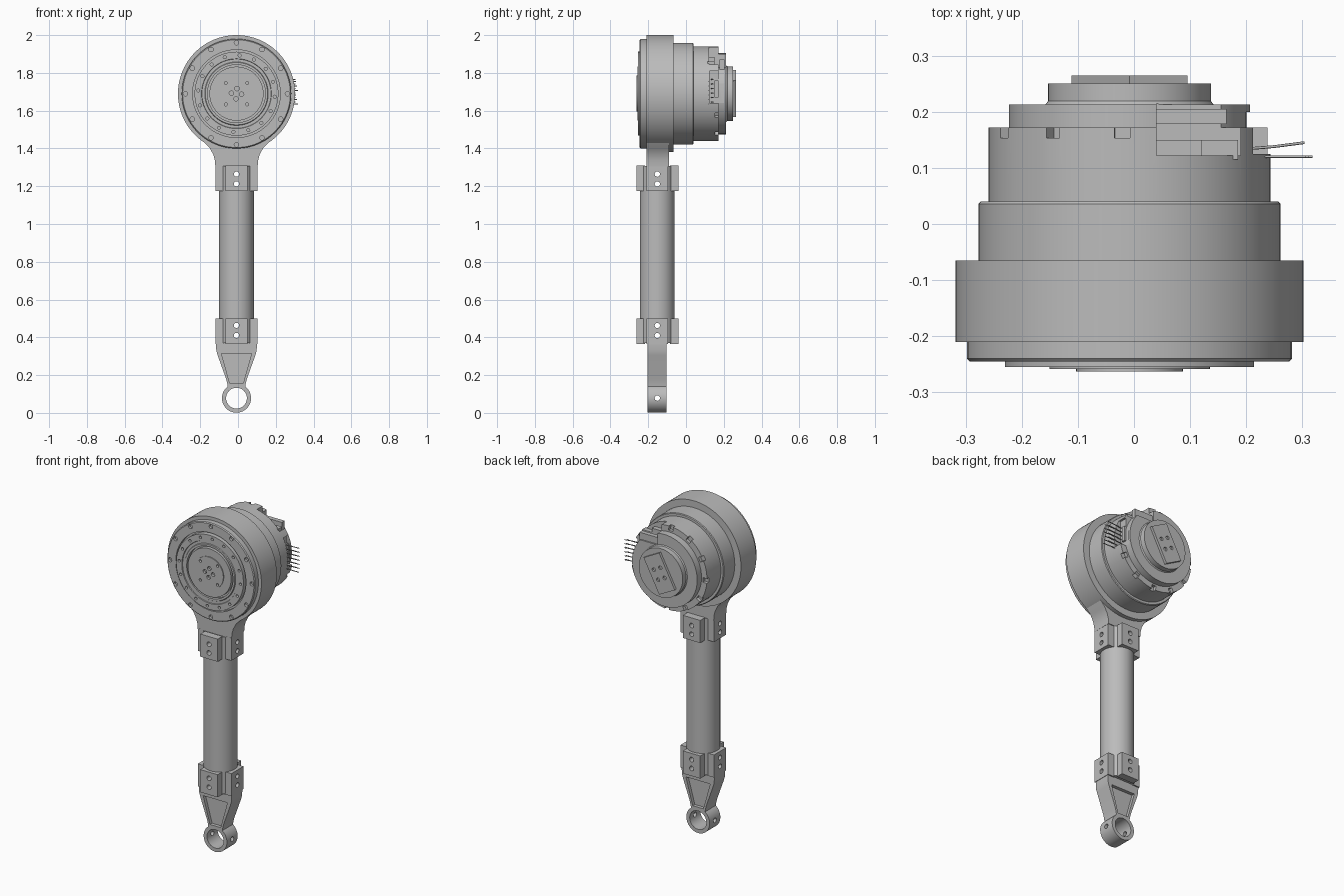
import bpy, bmesh
from math import sin, cos, pi, radians
from mathutils import Matrix, Vector

if "Cube" in bpy.data.objects:
    bpy.data.objects.remove(bpy.data.objects["Cube"])

CX, HZ, AY = -0.008, 1.69, -0.152      # arm x, head centre height, arm y
X, Y, Z = Vector((1, 0, 0)), Vector((0, 1, 0)), Vector((0, 0, 1))

metal = bpy.data.materials.new("machined_grey")
metal.use_nodes = True
GREY = (0.5, 0.5, 0.5, 1)
metal.diffuse_color = GREY
for node in metal.node_tree.nodes:
    if node.type == 'BSDF_PRINCIPLED':
        node.inputs["Base Color"].default_value = GREY


def activate(ob):
    bpy.ops.object.select_all(action='DESELECT')
    ob.select_set(True)
    bpy.context.view_layer.objects.active = ob


def make(name, bm):
    bmesh.ops.recalc_face_normals(bm, faces=bm.faces)
    mesh = bpy.data.meshes.new(name)
    bm.to_mesh(mesh)
    bm.free()
    mesh.materials.append(metal)
    ob = bpy.data.objects.new(name, mesh)
    bpy.context.collection.objects.link(ob)
    return ob


def add_cyl(bm, centre, axis, r, length, segs=16):
    m = Matrix.Translation(centre) @ axis.to_track_quat('Z', 'Y').to_matrix().to_4x4()
    bmesh.ops.create_cone(bm, cap_ends=True, segments=segs, radius1=r, radius2=r,
                          depth=length, matrix=m)


def add_box(bm, centre, size, spin=0.0):
    m = (Matrix.Translation(centre) @ Matrix.Rotation(spin, 4, 'Y')
         @ Matrix.Diagonal((*size, 1)))
    bmesh.ops.create_cube(bm, size=1, matrix=m)


def box_between(bm, lo, hi):
    lo, hi = Vector(lo), Vector(hi)
    add_box(bm, (lo + hi) / 2, hi - lo)


def add_prism(bm, outline, y0, y1):
    face = bm.faces.new([bm.verts.new((CX + x, y0, z)) for x, z in outline])
    out = bmesh.ops.extrude_face_region(bm, geom=[face])
    verts = [g for g in out["geom"] if isinstance(g, bmesh.types.BMVert)]
    bmesh.ops.translate(bm, verts=verts, vec=(0, y1 - y0, 0))


def cut(ob, fill):
    bm = bmesh.new()
    fill(bm)
    cutter = make("cutter", bm)
    cutter.hide_render = True
    activate(ob)
    mod = ob.modifiers.new("cut", 'BOOLEAN')
    mod.operation = 'DIFFERENCE'
    mod.solver = 'EXACT'
    mod.object = cutter
    bpy.ops.object.modifier_apply(modifier=mod.name)
    bpy.data.objects.remove(cutter)


def finish(ob):
    activate(ob)
    bpy.ops.object.shade_smooth_by_angle(angle=radians(25))


def on_head(r, angle, y):
    return Vector((CX + r * sin(angle), y, HZ + r * cos(angle)))


# Actuator head: one turned body, front to back, as (radius, y)
profile = [(0, -.263), (.095, -.263), (.095, -.258), (.143, -.258), (.143, -.235),
           (.153, -.235), (.153, -.255), (.165, -.255), (.168, -.25), (.183, -.25),
           (.185, -.255), (.222, -.255), (.222, -.225), (.232, -.225), (.232, -.245),
           (.285, -.245), (.29, -.24), (.29, -.21), (.31, -.21), (.31, -.065),
           (.269, -.065), (.269, .036), (.265, .04), (.251, .04), (.251, .172),
           (.215, .172), (.215, .213), (.15, .213), (.145, .219), (.145, .25), (0, .25)]
bm = bmesh.new()
verts = [bm.verts.new((CX + r, y, HZ)) for r, y in profile]
edges = [bm.edges.new(pair) for pair in zip(verts, verts[1:])]
bmesh.ops.spin(bm, geom=verts + edges, cent=(CX, 0, HZ), axis=Y, angle=2 * pi, steps=96)
bmesh.ops.remove_doubles(bm, verts=bm.verts, dist=1e-4)
head = make("actuator_head", bm)


# Bolt holes on the front: (count, ring radius, hole radius, start angle, y)
def front_holes(bm):
    for n, ring, r, start, y in [(12, .27, .012, 0, -.245), (16, .203, .008, .08, -.255),
                                 (4, .08, .008, pi / 4, -.263), (4, .027, .012, .1, -.263)]:
        for i in range(n):
            add_cyl(bm, on_head(ring, start + 2 * pi * i / n, y), Y, r, .03)


# Bolt pockets round the rear rim
def rim_pockets(bm):
    for i in range(12):
        a = radians(30 * i - 3)
        if 0.3 < a < 2:
            continue
        add_box(bm, on_head(.245, a, .168), (.028, .03, .04), a)


# Wiring recess on the upper left of the rear housing
def wiring_recess(bm):
    box_between(bm, (.04, .122, 1.83), (.19, .23, 2))
    box_between(bm, (.2, .125, 1.64), (.3, .2, 1.81))


for job in (front_holes, rim_pockets, wiring_recess):
    cut(head, job)
finish(head)

# Connector blocks inside the recess
bm = bmesh.new()
box_between(bm, (.035, .178, 1.8), (.165, .205, 1.87))
box_between(bm, (.035, .115, 1.8), (.12, .15, 1.885))
box_between(bm, (.12, .115, 1.8), (.185, .15, 1.86))
box_between(bm, (.19, .15, 1.67), (.212, .172, 1.76))
make("connector_blocks", bm)

# Rear plate, set at an angle, with four holes
TILT = radians(28)
bm = bmesh.new()
add_box(bm, (CX, .255, HZ), (.117, .02, .22), TILT)
plate = make("rear_plate", bm)


def plate_holes(bm):
    turn = Matrix.Rotation(TILT, 3, 'Y')
    for sx in (-1, 1):
        for sz in (-1, 1):
            add_cyl(bm, Vector((CX, .265, HZ)) + turn @ Vector((sx * .024, 0, sz * .03)),
                    Y, .011, .02)


cut(plate, plate_holes)
finish(plate)

# Wires and connector pins
curve = bpy.data.curves.new("wires", 'CURVE')
curve.dimensions = '3D'
curve.bevel_depth = .0025
curve.bevel_resolution = 1
curve.use_fill_caps = True
for i in range(6):
    z = 1.635 + .024 * i
    pin = [(.2, .12, z), (.25, .12, z), (.318 - .006 * (i % 3), .12, z)]
    wire = [(.19, .133, z + .01), (.25, .138, z + .012), (.304, .145, z + .01)]
    for path in (pin, wire):
        spline = curve.splines.new('POLY')
        spline.points.add(len(path) - 1)
        for point, co in zip(spline.points, path):
            point.co = (*co, 1)
curve.materials.append(metal)
bpy.context.collection.objects.link(bpy.data.objects.new("wires", curve))

# Flared neck below the head
half = [(.112, 1.305), (.114, 1.335), (.122, 1.365), (.14, 1.4), (.175, 1.437), (.2, 1.5)]
bm = bmesh.new()
add_prism(bm, half + [(-x, z) for x, z in reversed(half)], -.209, -.09)
finish(make("neck", bm))

# Arm tube, clamp pads and their through holes
clamps = [(.365, .5), (1.175, 1.31)]
hole_heights = [.41, .463, 1.212, 1.264]


def holes_along(axis):
    def fill(bm):
        for z in hole_heights:
            add_cyl(bm, (CX, AY, z), axis, .014, .5)
    return fill


bm = bmesh.new()
add_cyl(bm, (CX, AY, .838), Z, .092, .936, 64)
arm = [make("arm_tube", bm)]
for label, (z0, z1) in zip(("lower", "upper"), clamps):
    for side, d in (("left", X), ("right", -X), ("rear", Y), ("front", -Y)):
        bm = bmesh.new()
        size = (.045, .115, z1 - z0) if d.x else (.115, .045, z1 - z0)
        add_box(bm, Vector((CX, AY, (z0 + z1) / 2)) + d * .0885, size)
        arm.append(make(f"{label}_clamp_{side}", bm))
for ob in arm:
    cut(ob, holes_along(X))
    cut(ob, holes_along(Y))
    finish(ob)

# Lower link: tapered plate ending in a ring eye
EYE = .078
side = [(.108, .368), (.107, .33), (.1, .305), (.055, .18), (.049, .155)]
arc = [(.077 * cos(a), EYE + .077 * sin(a))
       for a in (radians(53 - 286 * i / 40) for i in range(41))]
bm = bmesh.new()
add_prism(bm, side + arc + [(-x, z) for x, z in reversed(side)], -.203, -.102)
link = make("lower_link", bm)


def link_recesses(bm):
    outline = [(-.08, .315), (.08, .315), (.035, .155), (-.035, .155)]
    add_prism(bm, outline, -.25, -.183)
    add_prism(bm, outline, -.122, -.05)


cut(link, link_recesses)
cut(link, lambda bm: add_cyl(bm, (CX, AY, EYE), Y, .055, .3, 48))
cut(link, lambda bm: add_cyl(bm, (CX, AY, EYE), X, .014, .3))
finish(link)
